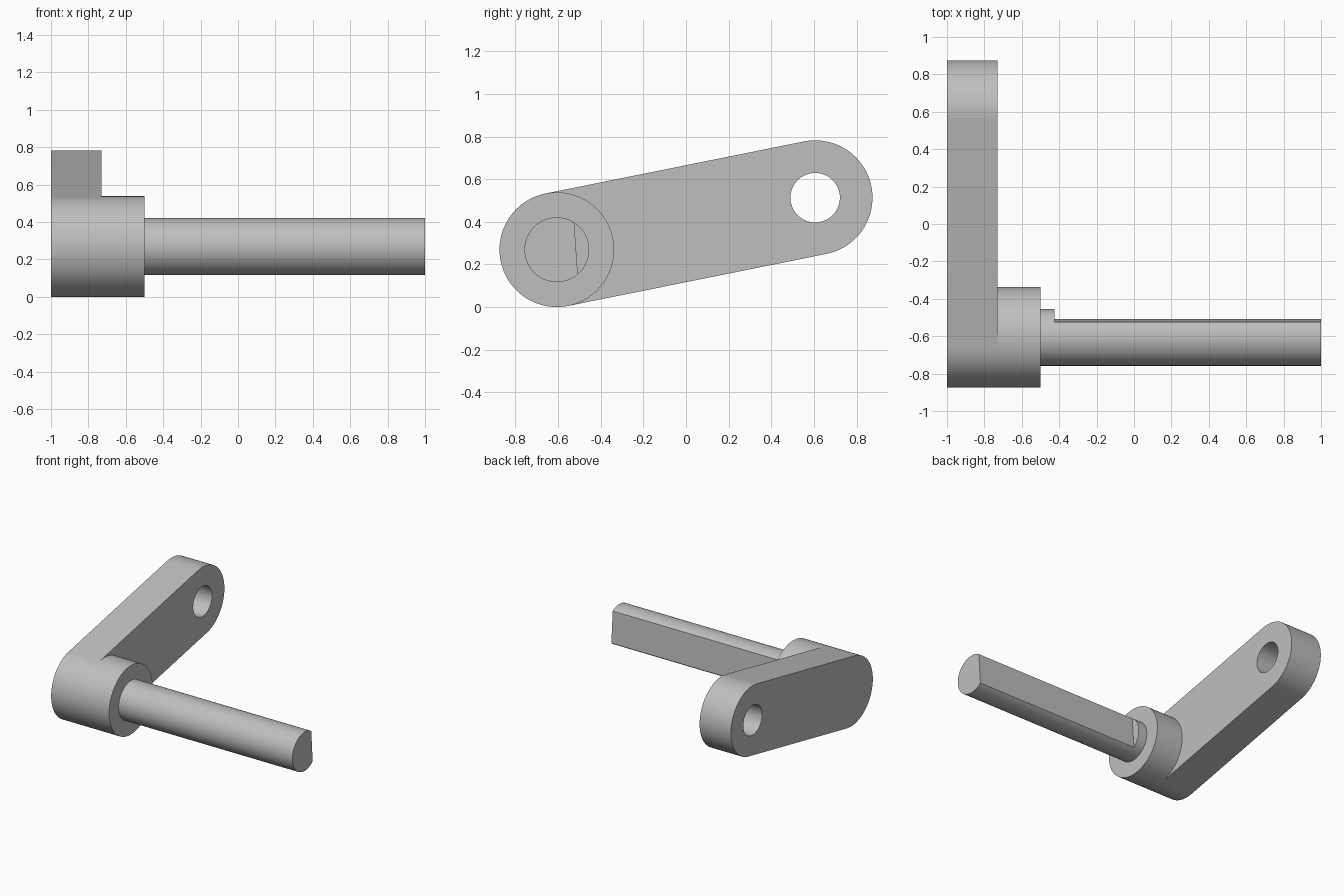
import bpy
import bmesh
from math import radians, degrees, atan2, acos, cos, sin

if "Cube" in bpy.data.objects:
    bpy.data.objects.remove(bpy.data.objects["Cube"], do_unlink=True)

# Single plain grey metal
GREY = (0.52, 0.52, 0.52, 1)
metal = bpy.data.materials.new("grey_metal")
metal.use_nodes = True
metal.diffuse_color = GREY
metal.node_tree.nodes["Principled BSDF"].inputs["Base Color"].default_value = GREY

PIVOT = (-0.606, 0.269)     # y, z of the shaft axis
EYE = (0.606, 0.513)        # y, z of the hole at the far end of the arm
HUB_R, SHAFT_R, HOLE_R = 0.269, 0.152, 0.116


def arc(centre, radius, start, end, steps):
    """Points of an arc in the y-z plane, angles in degrees."""
    angles = [radians(start + (end - start) * i / steps) for i in range(steps + 1)]
    return [(centre[0] + radius * cos(a), centre[1] + radius * sin(a)) for a in angles]


def circle(centre, radius):
    return arc(centre, radius, 0, 360, 96)[:-1]


def extrude(name, profile, x0, x1):
    """Solid made by pushing a y-z profile along x."""
    bm = bmesh.new()
    face = bm.faces.new([bm.verts.new((x0, y, z)) for y, z in profile])
    grown = bmesh.ops.extrude_face_region(bm, geom=[face], use_keep_orig=True)
    for v in grown["geom"]:
        if isinstance(v, bmesh.types.BMVert):
            v.co.x = x1
    bmesh.ops.recalc_face_normals(bm, faces=bm.faces)
    mesh = bpy.data.meshes.new(name)
    bm.to_mesh(mesh)
    bm.free()
    mesh.materials.append(metal)
    obj = bpy.data.objects.new(name, mesh)
    bpy.context.collection.objects.link(obj)
    return obj


# Arm: rounded slot outline with a through hole
tilt = degrees(atan2(EYE[1] - PIVOT[1], EYE[0] - PIVOT[0]))
outline = (arc(EYE, HUB_R, tilt - 90, tilt + 90, 48)
           + arc(PIVOT, HUB_R, tilt + 90, tilt + 270, 48))
arm = extrude("arm", outline, -1, -0.73)

cutter = extrude("hole_cutter", circle(EYE, HOLE_R), -1.1, -0.6)
cutter.hide_render = True
cutter.hide_viewport = True
hole = arm.modifiers.new("hole", "BOOLEAN")
hole.operation = "DIFFERENCE"
hole.solver = "EXACT"
hole.object = cutter

# Hub, round shoulder and the D-shaped shaft
hub = extrude("hub", circle(PIVOT, HUB_R), -0.73, -0.5)
shoulder = extrude("shaft_shoulder", circle(PIVOT, SHAFT_R), -0.5, -0.425)
half = degrees(acos(0.09 / SHAFT_R))
flat_dir = 4
d_profile = arc(PIVOT, SHAFT_R, flat_dir + half, flat_dir + 360 - half, 72)
shaft = extrude("flatted_shaft", d_profile, -0.425, 1)

# Smooth round walls, sharp rims
bpy.ops.object.select_all(action="DESELECT")
for part in (arm, hub, shoulder, shaft):
    part.select_set(True)
bpy.context.view_layer.objects.active = arm
bpy.ops.object.shade_smooth_by_angle(angle=radians(30))
